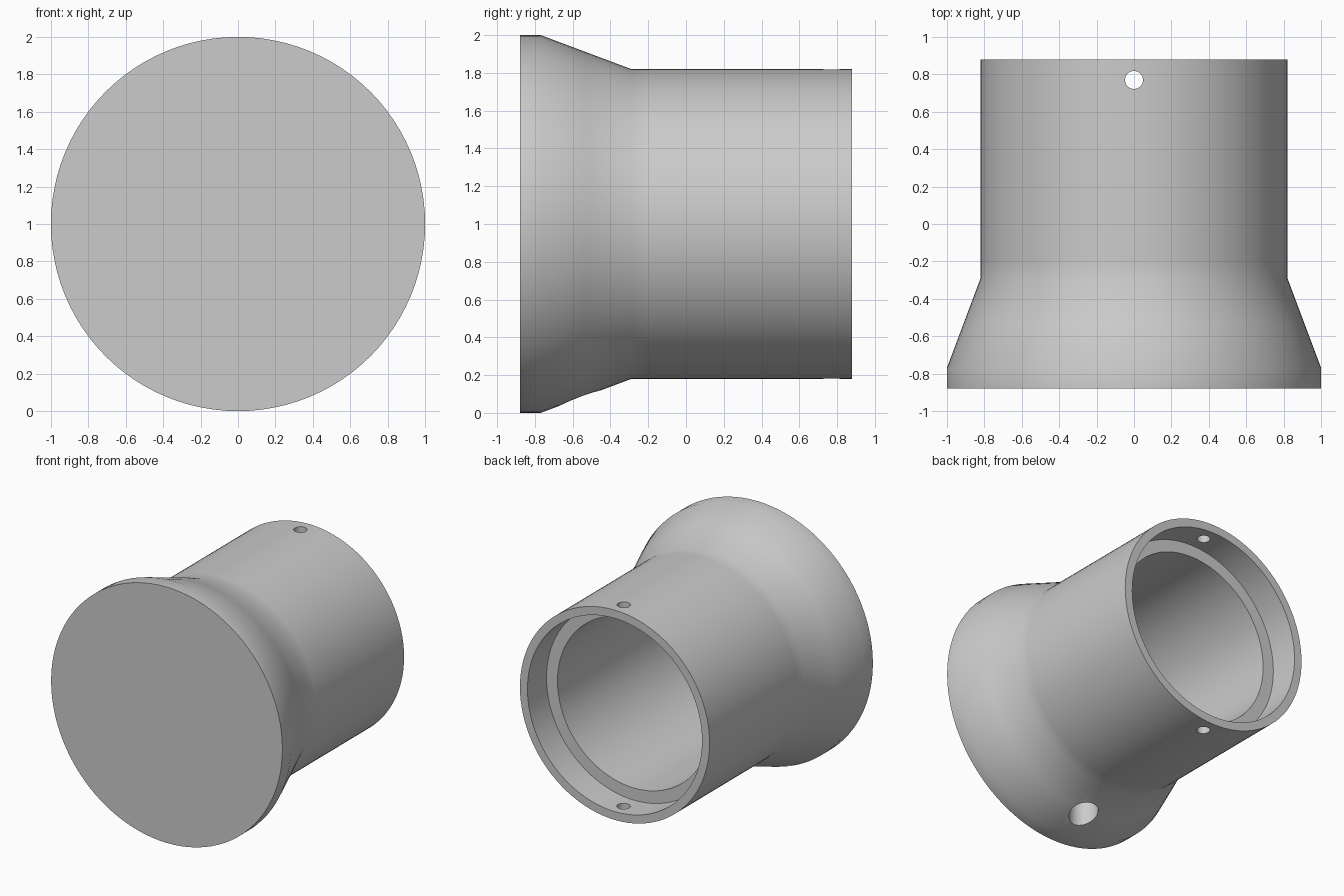
import bpy, bmesh, math

cube = bpy.data.objects.get("Cube")
if cube:
    bpy.data.objects.remove(cube, do_unlink=True)

SEGMENTS = 96

grey = bpy.data.materials.new("light_grey")
grey.use_nodes = True
colour = (0.6, 0.6, 0.6, 1)
grey.diffuse_color = colour
grey.node_tree.nodes["Principled BSDF"].inputs["Base Color"].default_value = colour


def lathe(name, profile):
    """Turn a (radius, y) profile around the horizontal axis at z = 1, with capped ends."""
    bm = bmesh.new()
    rings = []
    for r, y in profile:
        ring = []
        for i in range(SEGMENTS):
            a = 2 * math.pi * i / SEGMENTS
            ring.append(bm.verts.new((r * math.sin(a), y, 1 + r * math.cos(a))))
        rings.append(ring)
    for a, b in zip(rings, rings[1:]):
        for i in range(SEGMENTS):
            j = (i + 1) % SEGMENTS
            bm.faces.new((a[i], a[j], b[j], b[i]))
    bm.faces.new(rings[0])
    bm.faces.new(rings[-1])
    bmesh.ops.recalc_face_normals(bm, faces=bm.faces)
    mesh = bpy.data.meshes.new(name)
    bm.to_mesh(mesh)
    bm.free()
    obj = bpy.data.objects.new(name, mesh)
    bpy.context.collection.objects.link(obj)
    mesh.materials.append(grey)
    return obj


def drill(target, name, y, z, radius, depth):
    """Cut a vertical round hole through the wall."""
    bpy.ops.mesh.primitive_cylinder_add(vertices=32, radius=radius, depth=depth,
                                        location=(0, y, z))
    cutter = bpy.context.object
    cutter.name = name
    cutter.hide_render = True
    cutter.data.materials.append(grey)
    mod = target.modifiers.new(name, "BOOLEAN")
    mod.operation = "DIFFERENCE"
    mod.solver = "EXACT"
    mod.object = cutter
    bpy.context.view_layer.objects.active = target
    bpy.ops.object.modifier_apply(modifier=name)
    bpy.data.objects.remove(cutter, do_unlink=True)


# Flared housing: closed front disc, rim, taper, tube, stepped bore
housing = lathe("flared_housing", [
    (1.0, -0.88), (1.0, -0.77), (0.91, -0.53), (0.82, -0.29), (0.82, -0.2),
    (0.82, 0.6), (0.82, 0.88),
    (0.755, 0.88), (0.755, 0.645), (0.66, 0.645), (0.66, -0.77),
])

# Fixing holes at the open end, top and bottom, and the outlet under the flare
drill(housing, "fixing_holes", 0.77, 1.0, 0.048, 2.4)
drill(housing, "outlet_hole", -0.56, 0.2, 0.105, 0.8)

bpy.ops.object.select_all(action="DESELECT")
housing.select_set(True)
bpy.context.view_layer.objects.active = housing
bpy.ops.object.shade_smooth_by_angle(angle=math.radians(30))
